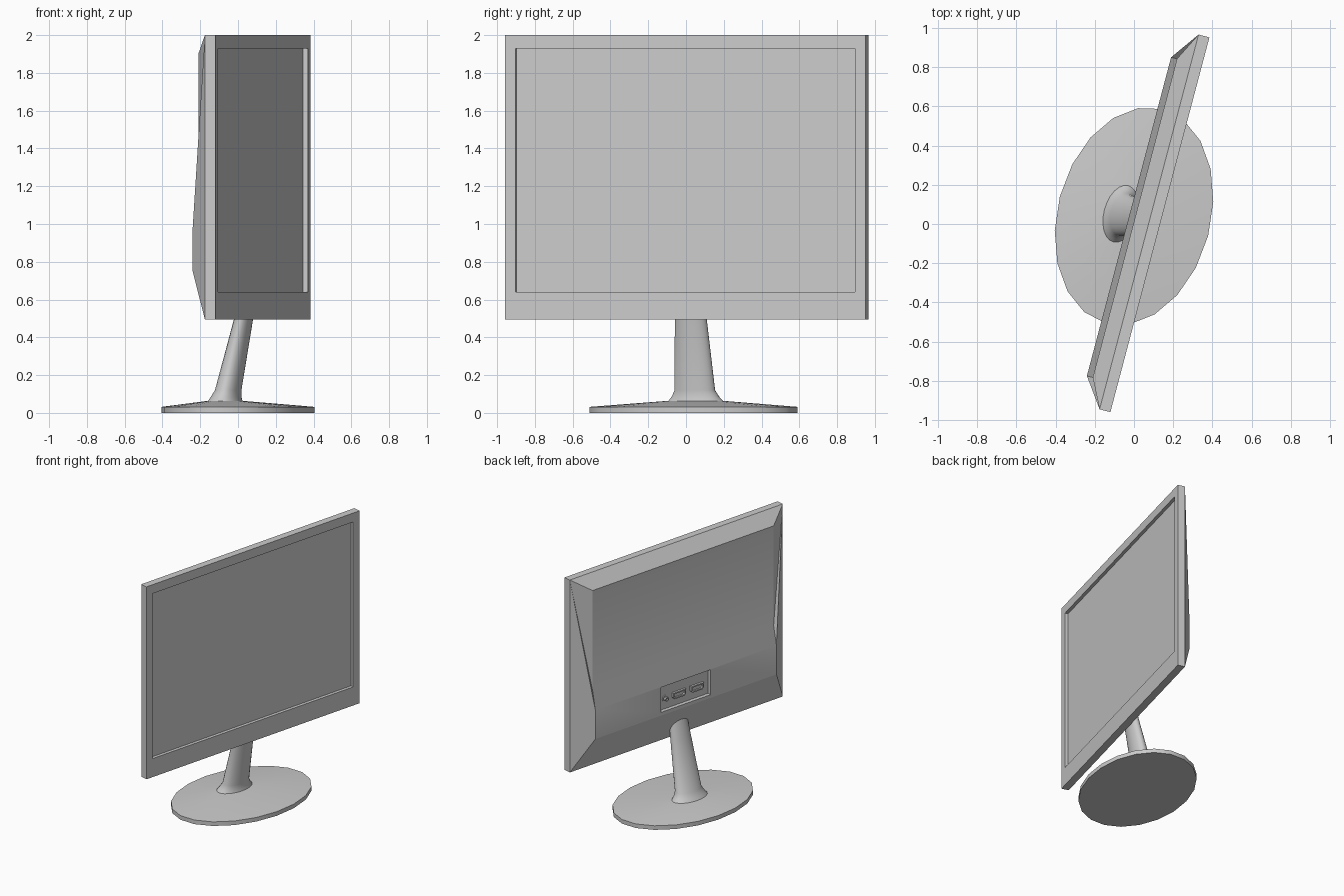
import bpy, bmesh, math
from mathutils import Matrix

if "Cube" in bpy.data.objects:
    bpy.data.objects.remove(bpy.data.objects["Cube"])

TURN = math.radians(-14.8)          # the whole monitor is turned about z
HEAD = (0.132, -0.004, 0)           # centre of the front plane


def finish(name, bm, loc=(0, 0, 0), smooth=None):
    bmesh.ops.recalc_face_normals(bm, faces=bm.faces)
    me = bpy.data.meshes.new(name)
    bm.to_mesh(me)
    bm.free()
    ob = bpy.data.objects.new(name, me)
    bpy.context.collection.objects.link(ob)
    ob.location = loc
    ob.rotation_euler[2] = TURN
    if smooth:
        shade(ob, smooth)
    return ob


def shade(ob, angle):
    bpy.ops.object.select_all(action='DESELECT')
    ob.select_set(True)
    bpy.context.view_layer.objects.active = ob
    bpy.ops.object.shade_smooth_by_angle(angle=math.radians(angle))


def bridge(bm, a, b):
    n = len(a)
    for i in range(n):
        bm.faces.new((a[i], a[(i + 1) % n], b[(i + 1) % n], b[i]))


def loft(loops):
    """Closed skin through loops of points, capped at both ends."""
    bm = bmesh.new()
    rings = [[bm.verts.new(p) for p in loop] for loop in loops]
    for a, b in zip(rings, rings[1:]):
        bridge(bm, a, b)
    bm.faces.new(rings[0])
    bm.faces.new(rings[-1])
    return bm


def ellipse(cx, cy, z, a, b, n):
    """Ellipse in turned axes: a across the screen, b front to back; centre in world axes."""
    c, s = math.cos(-TURN), math.sin(-TURN)
    lx, ly = cx * c - cy * s, cx * s + cy * c
    return [(lx + b * math.sin(2 * math.pi * i / n),
             ly + a * math.cos(2 * math.pi * i / n), z) for i in range(n)]


def rect(hw, z0, z1, depth):
    return [(-depth, -hw, z0), (-depth, hw, z0), (-depth, hw, z1), (-depth, -hw, z1)]


# Housing: recessed screen, bezel, rim, then the back shell with its lower bulge
bm = bmesh.new()
rings = [[bm.verts.new(p) for p in r] for r in (
    rect(0.93, 0.64, 1.93, 0.025), rect(0.93, 0.64, 1.93, 0),
    rect(0.988, 0.495, 2.0, 0), rect(0.988, 0.495, 2.0, 0.057))]
for a, b in zip(rings, rings[1:]):
    bridge(bm, a, b)
bm.faces.new(rings[0])
profile = [(0.163, 0.75), (0.163, 0.975), (0.132, 1.12), (0.132, 1.9)]
left, right = [[bm.verts.new((-d, s * 0.84, z)) for d, z in profile] for s in (-1, 1)]
lo_l, lo_r, hi_r, hi_l = rings[-1]
strip_l, strip_r = [lo_l, *left, hi_l], [lo_r, *right, hi_r]
for i in range(len(strip_l) - 1):
    bm.faces.new((strip_l[i], strip_r[i], strip_r[i + 1], strip_l[i + 1]))
for low, side, high in ((lo_l, left, hi_l), (lo_r, right, hi_r)):
    bm.faces.new((low, side[0], side[1]))
    bm.faces.new((low, side[1], high))
    bm.faces.new((high, side[1], side[2]))
    bm.faces.new((high, side[2], side[3]))
housing = finish("monitor_housing", bm, HEAD)

# Pocket for the sockets, cut into the bulge
cutter = finish("pocket_cutter", loft([rect(0.23, 0.775, 0.97, 0.133),
                                       rect(0.23, 0.775, 0.97, 0.22)]), HEAD)
cutter.hide_render = True
mod = housing.modifiers.new("pocket", 'BOOLEAN')
mod.operation = 'DIFFERENCE'
mod.solver = 'EXACT'
mod.object = cutter
bpy.context.view_layer.objects.active = housing
bpy.ops.object.modifier_apply(modifier=mod.name)
bpy.data.objects.remove(cutter)
shade(housing, 20)


# Two hollow D-shaped sockets
def d_shape(y, k, depth):
    pts = [(-0.045, -0.025), (0.045, -0.025), (0.06, -0.01),
           (0.06, 0.025), (-0.06, 0.025), (-0.06, -0.01)]
    return [(-depth, y + px * k[0], 0.857 + pz * k[1]) for px, pz in pts]


for name, y in (("socket_left", 0.046), ("socket_right", -0.12)):
    outer, inner = (1, 1), (0.82, 0.6)
    finish(name, loft([d_shape(y, outer, 0.13), d_shape(y, outer, 0.15),
                       d_shape(y, inner, 0.15), d_shape(y, inner, 0.137)]), HEAD)


# Round power jack
def circle(r, depth, n=12):
    return [(-depth, 0.168 + r * math.cos(2 * math.pi * i / n),
             0.855 + r * math.sin(2 * math.pi * i / n)) for i in range(n)]


finish("power_jack", loft([circle(0.027, 0.13), circle(0.027, 0.14), circle(0.016, 0.14),
                           circle(0.016, 0.157), circle(0.009, 0.157), circle(0.009, 0.14)]),
       HEAD, 30)

# Oval foot: flat edge and a shallow cone rising to the neck
finish("stand_foot", loft([ellipse(0, 0.04, 0, 0.565, 0.391, 20),
                           ellipse(0, 0.04, 0.032, 0.565, 0.391, 20),
                           ellipse(-0.068, 0.052, 0.064, 0.149, 0.085, 20)]), smooth=30)

# Leaning oval neck with a flared root
finish("stand_neck", loft([ellipse(*r, 24) for r in (
    (-0.068, 0.052, 0.06, 0.152, 0.088),
    (-0.063, 0.050, 0.085, 0.130, 0.077),
    (-0.052, 0.047, 0.12, 0.110, 0.067),
    (0.030, 0.025, 0.5, 0.087, 0.047),
    (0.063, 0.016, 0.655, 0.078, 0.039))]), smooth=40)
